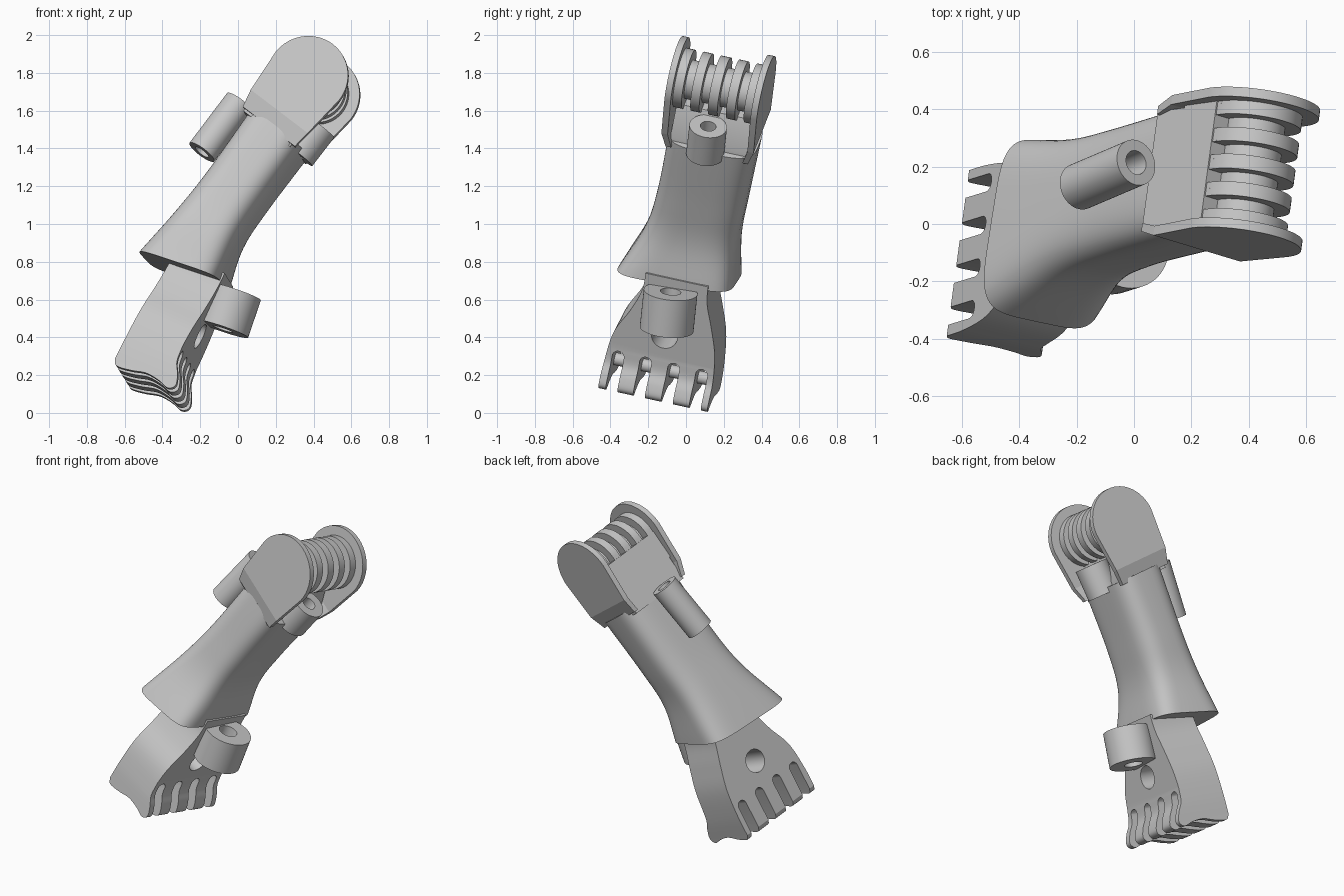
import bpy, bmesh, math
from mathutils import Vector, Matrix

if "Cube" in bpy.data.objects:
    bpy.data.objects.remove(bpy.data.objects["Cube"])

grey = bpy.data.materials.new("plain grey")
grey.use_nodes = True
grey.diffuse_color = (0.57, 0.57, 0.57, 1)
grey.node_tree.nodes["Principled BSDF"].inputs["Base Color"].default_value = (0.57, 0.57, 0.57, 1)

HINGE = Vector((0.131, 0.969, -0.212)).normalized()


def frame(origin, up):
    """Local x = depth, y = along the hinge, z = along the limb."""
    z = Vector(up)
    z = (z - HINGE * z.dot(HINGE)).normalized()
    x = HINGE.cross(z)
    m = Matrix((x, HINGE, z)).transposed().to_4x4()
    m.translation = origin
    return m


def face_outward(bm):
    bmesh.ops.recalc_face_normals(bm, faces=bm.faces)
    if bm.calc_volume(signed=True) < 0:
        bmesh.ops.reverse_faces(bm, faces=bm.faces)


def finish(name, bm, matrix=Matrix()):
    bm.transform(matrix)
    face_outward(bm)
    mesh = bpy.data.meshes.new(name)
    bm.to_mesh(mesh)
    bm.free()
    mesh.materials.append(grey)
    ob = bpy.data.objects.new(name, mesh)
    bpy.context.collection.objects.link(ob)
    return ob


def bridge(name, loops, matrix=Matrix()):
    """Closed skin through a list of equal point loops, with end caps."""
    bm = bmesh.new()
    rings = [[bm.verts.new(p) for p in loop] for loop in loops]
    n = len(rings[0])
    for r, s in zip(rings, rings[1:]):
        for i in range(n):
            j = (i + 1) % n
            bm.faces.new((r[i], r[j], s[j], s[i]))
    bm.faces.new(rings[0][::-1])
    bm.faces.new(rings[-1])
    return finish(name, bm, matrix)


def slab(name, outline, a0, a1, matrix):
    """Outline in depth and limb direction, extruded along the hinge."""
    return bridge(name, [[(w, a, u) for w, u in outline] for a in (a0, a1)], matrix)


def box(name, w0, w1, a0, a1, u0, u1, matrix):
    return slab(name, [(w0, u0), (w1, u0), (w1, u1), (w0, u1)], a0, a1, matrix)


def cylinder(name, centre, axis, radius, length):
    bm = bmesh.new()
    bmesh.ops.create_cone(bm, cap_ends=True, segments=48, radius1=radius,
                          radius2=radius, depth=length)
    m = Vector(axis).to_track_quat('Z', 'Y').to_matrix().to_4x4()
    m.translation = centre
    return finish(name, bm, m)


def boolean(ob, cutter, op='DIFFERENCE'):
    mod = ob.modifiers.new("cut", 'BOOLEAN')
    mod.object, mod.operation, mod.solver = cutter, op, 'EXACT'
    bpy.context.view_layer.update()
    mesh = bpy.data.meshes.new_from_object(ob.evaluated_get(bpy.context.evaluated_depsgraph_get()))
    ob.modifiers.clear()
    bm = bmesh.new()
    bm.from_mesh(mesh)
    bmesh.ops.remove_doubles(bm, verts=bm.verts, dist=1e-5)
    face_outward(bm)
    bm.to_mesh(mesh)
    bm.free()
    ob.data = mesh
    bpy.data.objects.remove(cutter)


def curve(points, steps=8):
    """Smooth interpolation through points of any dimension."""
    pts = [Vector(p) for p in points]
    pts = [2 * pts[0] - pts[1]] + pts + [2 * pts[-1] - pts[-2]]
    out = []
    for p, q, r, s in zip(pts, pts[1:], pts[2:], pts[3:]):
        for k in range(steps):
            t = k / steps
            out.append(q + 0.5 * t * (r - p + t * (2 * p - 5 * q + 4 * r - s + t * (3 * (q - r) + s - p))))
    return out + [pts[-2]]


# Finned foot: side profile crossed with the flared front outline
foot = frame((-0.465, -0.138, 0.134), (0.433, 0.137, 0.891))
wave = curve([(-0.175, 0.02), (-0.15, -0.01), (-0.07, 0.0), (0.01, 0.02), (0.09, 0.012),
              (0.15, -0.005), (0.183, 0.025), (0.165, 0.085), (0.132, 0.145), (0.122, 0.23)], 5)
blade = slab("finned_foot", [tuple(p) for p in wave] + [(0.125, 0.7), (-0.17, 0.7)], -0.5, 0.5, foot)
flare = curve([(-0.3, -0.1), (-0.3, 0.0), (-0.297, 0.15), (-0.272, 0.32), (-0.2, 0.47),
               (-0.155, 0.6), (-0.15, 0.72)], 6)
flare += curve([(0.19, 0.72), (0.2, 0.6), (0.24, 0.47), (0.28, 0.32), (0.295, 0.15),
                (0.295, 0.0), (0.295, -0.1)], 6)
boolean(blade, bridge("cutter", [[(w, a, u) for a, u in flare] for w in (-0.4, 0.4)], foot), 'INTERSECT')

# Slots between the fins, rounded at the top, with a thin rod across them
for a in (-0.228, -0.078, 0.075, 0.228):
    arc = [math.pi * i / 10 for i in range(11)]
    slot = [(a - 0.032, -0.2)] + [(a - 0.032 * math.cos(t), 0.185 + 0.032 * math.sin(t)) for t in arc]
    slot.append((a + 0.032, -0.2))
    boolean(blade, bridge("cutter", [[(w, y, u) for y, u in slot] for w in (-0.3, 0.3)], foot))
boolean(blade, cylinder("cutter", foot @ Vector((0, 0, 0.36)), foot.col[0].xyz, 0.07, 0.8))
cylinder("fin_rod", foot @ Vector((0, 0, 0.11)), HINGE, 0.034, 0.52)

# Forearm: rounded sections that turn and flare toward the lower rim
sections = curve([
    # centre, depth direction, half depth, half width, hinge drop, squareness
    (-0.285, -0.035, 0.748, 0.93, -0.2, -0.31, 0.228, 0.315, -0.16, 0.42),
    (-0.15, 0.04, 0.97, 0.88, -0.2, -0.42, 0.186, 0.25, -0.19, 0.55),
    (-0.005, 0.093, 1.17, 0.83, -0.21, -0.51, 0.174, 0.238, -0.212, 0.6),
    (0.22, 0.157, 1.478, 0.774, -0.233, -0.59, 0.176, 0.24, -0.212, 0.55)], 7)
loops = []
for s in sections:
    depth = Vector(s[3:6]).normalized()
    side = Vector((0.131, 0.969, s[8]))
    side = (side - depth * side.dot(depth)).normalized()
    loop = []
    for i in range(64):
        t = math.tau * i / 64
        c, d = (math.copysign(abs(v) ** s[9], v) for v in (math.cos(t), math.sin(t)))
        loop.append(Vector(s[0:3]) + depth * s[6] * c + side * s[7] * d)
    loops.append(loop)
bridge("forearm", loops)

# Upper clevis: rounded cheek plates with a lower part folded inward
top = frame((0.4, 0.18, 1.73), (0.62, 0.087, 0.78))
round_end = [(0.217 * math.cos(math.pi * i / 32), 0.217 * math.sin(math.pi * i / 32)) for i in range(33)]
for label, s in (("front", -1), ("back", 1)):
    slab(label + "_cheek", round_end + [(-0.195, -0.24), (0.195, -0.24)], s * 0.218, s * 0.252, top)
    bridge(label + "_cheek_fold", [[(w, s * a, u) for w, a in
           ((-h, i), (h, i), (h, o), (-h, o))]
           for u, h, i, o in ((-0.24, 0.195, 0.218, 0.252), (-0.335, 0.178, 0.195, 0.225))], top)

# Bridge block, rear panel and ringed barrel between the cheeks
slab("bridge_block", [(-0.165, -0.35), (0.155, -0.35), (0.15, -0.29), (0.06, -0.13), (-0.165, -0.13)],
     -0.21, 0.21, top)
box("rear_panel", -0.165, -0.09, -0.225, 0.225, -0.2, -0.02, top)
axis = top.col[1].xyz
cylinder("barrel_core", top.translation, axis, 0.105, 0.45)
for i, (a0, a1) in enumerate(((-0.225, -0.17), (-0.122, -0.073), (-0.026, 0.026), (0.073, 0.122), (0.17, 0.225))):
    cylinder("barrel_ring_%d" % i, top @ Vector((0, (a0 + a1) / 2, 0)), axis, 0.16, a1 - a0)
    box("ring_web_%d" % i, -0.16, 0.03, a0, a1, -0.2, 0, top)

# Bored cord guides on the limb
for name, centre, axis, radius, bore, length in (
        ("lower_guide", (-0.048, -0.092, 0.543), (0.32, 0.1, 0.94), 0.143, 0.055, 0.21),
        ("rear_guide", (-0.092, 0.172, 1.512), (0.2, 0.085, 0.265), 0.082, 0.043, 0.34),
        ("front_guide", (0.372, 0.109, 1.443), (0.61, 0.09, 0.79), 0.1, 0.042, 0.19)):
    guide = cylinder(name, centre, axis, radius, length)
    boolean(guide, cylinder("cutter", centre, axis, bore, 1.0))

# Smooth round surfaces, keep edges crisp
bpy.ops.object.select_all(action='DESELECT')
for ob in bpy.context.collection.objects:
    if ob.type == 'MESH' and grey.name in ob.data.materials:
        ob.select_set(True)
        bpy.context.view_layer.objects.active = ob
bpy.ops.object.shade_smooth_by_angle(angle=math.radians(30))
